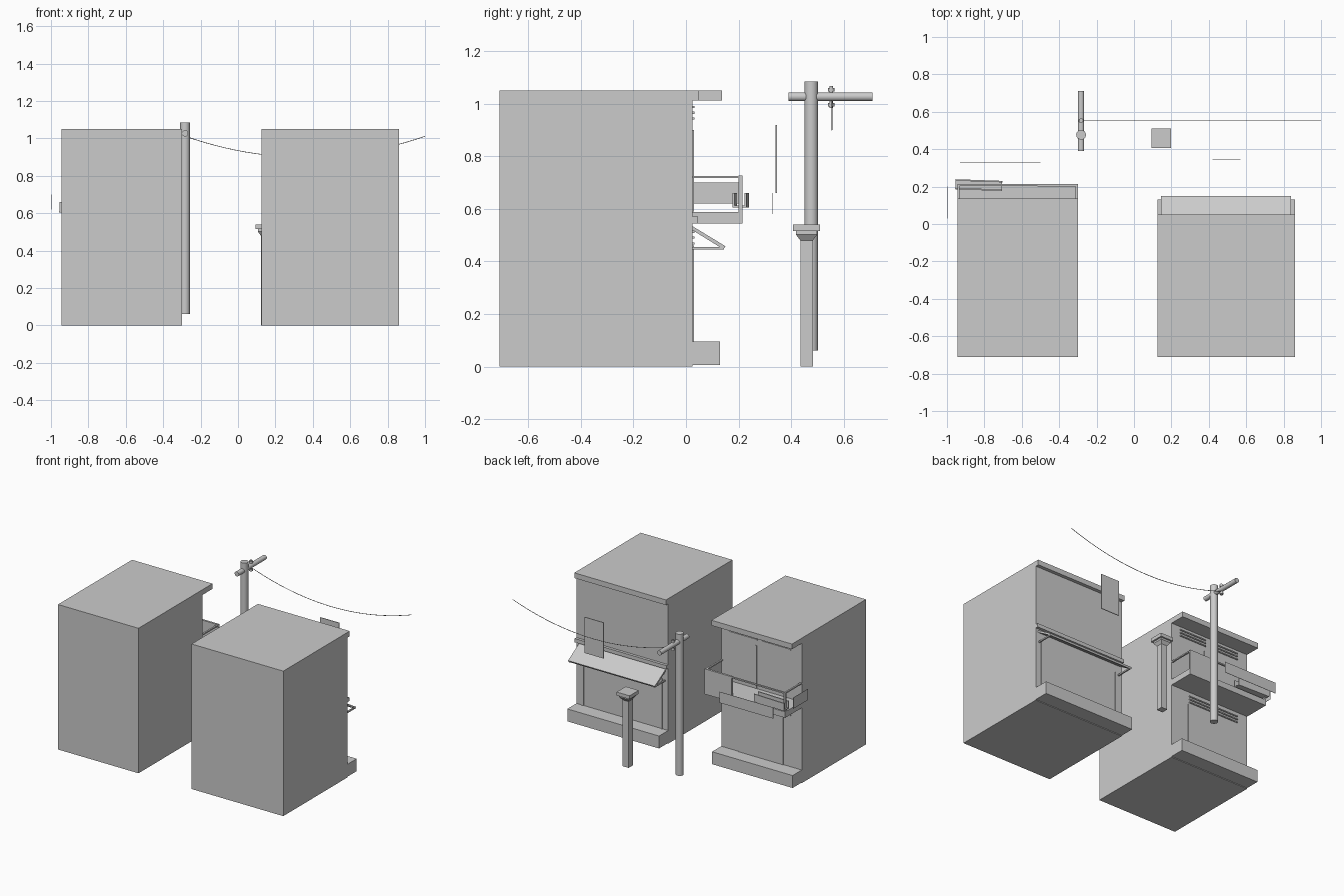
import bpy, bmesh, math
from mathutils import Vector

if "Cube" in bpy.data.objects:
    bpy.data.objects.remove(bpy.data.objects["Cube"])


def finish(name, bm):
    bmesh.ops.recalc_face_normals(bm, faces=bm.faces)
    me = bpy.data.meshes.new(name)
    bm.to_mesh(me)
    bm.free()
    ob = bpy.data.objects.new(name, me)
    bpy.context.collection.objects.link(ob)
    return ob


def box(name, x, y, z, turn=0):
    """Box from (min, max) ranges, optionally turned about its own vertical axis."""
    bm = bmesh.new()
    bmesh.ops.create_cube(bm, size=1)
    for v in bm.verts:
        v.co = Vector(((x[1] - x[0]) * v.co.x, (y[1] - y[0]) * v.co.y, (z[1] - z[0]) * v.co.z))
    ob = finish(name, bm)
    ob.location = [(r[0] + r[1]) / 2 for r in (x, y, z)]
    ob.rotation_euler.z = turn
    return ob


def rod(name, a, b, r, sides=20):
    """Round bar between two points."""
    a, b = Vector(a), Vector(b)
    bm = bmesh.new()
    bmesh.ops.create_cone(bm, cap_ends=True, segments=sides, radius1=r, radius2=r, depth=(b - a).length)
    ob = finish(name, bm)
    ob.location = (a + b) / 2
    ob.rotation_mode = 'QUATERNION'
    ob.rotation_quaternion = (b - a).to_track_quat('Z', 'Y')
    for p in ob.data.polygons:
        p.use_smooth = len(p.vertices) == 4
    return ob


def extrude_x(name, profile, x0, x1):
    """Prism along x from a (y, z) profile."""
    bm = bmesh.new()
    face = bm.faces.new([bm.verts.new((x0, y, z)) for y, z in profile])
    ext = bmesh.ops.extrude_face_region(bm, geom=[face])
    for v in ext['geom']:
        if isinstance(v, bmesh.types.BMVert):
            v.co.x = x1
    return finish(name, bm)


# Building blocks with plinths
for side, x0, x1 in (("left", -0.945, -0.30), ("right", 0.125, 0.86)):
    box(side + "_building", (x0, x1), (-0.71, 0.025), (0, 1.05))
    box(side + "_plinth", (x0, x1), (0.02, 0.13), (0.005, 0.095))

# Left building: cornice, door and window mullion
LX = (-0.945, -0.30)
box("left_cornice", LX, (0.02, 0.137), (1.012, 1.05))
box("left_door_panel", (-0.80, -0.44), (0.02, 0.03), (0.095, 0.45))
box("left_window_mullion", (-0.585, -0.575), (0.02, 0.03), (0.59, 0.90))

# Louvre slats
for x0, x1, z0 in ((-0.59, -0.37, 0.94), (-0.86, -0.63, 0.94), (-0.86, -0.45, 0.465)):
    for i in range(3):
        z = z0 + i * 0.022
        box("louvre_slat", (x0, x1), (0.02, 0.032), (z, z + 0.008))

# Balcony
box("balcony_slab", LX, (0.02, 0.215), (0.545, 0.588))
box("balcony_front_panel", (-0.515, -0.30), (0.200, 0.215), (0.585, 0.728))
box("balcony_front_rail", LX, (0.202, 0.215), (0.717, 0.726))
for x in (-0.945, -0.312):
    box("balcony_side_rail", (x, x + 0.012), (0.02, 0.205), (0.717, 0.726))
    box("balcony_post", (x, x + 0.012), (0.200, 0.215), (0.585, 0.726))

# Hanging planter trough on the rail
turn = -0.035
box("planter_base", (-0.955, -0.705), (0.183, 0.233), (0.605, 0.612), turn)
for y in (0.181, 0.227):
    box("planter_side", (-0.955, -0.705), (y, y + 0.008), (0.605, 0.66), turn)

# Thin signs
box("side_sign", (-1.0, -0.998), (0.03, 0.20), (0.62, 0.70))
box("left_front_sign", (-0.93, -0.50), (0.329, 0.331), (0.58, 0.66))
box("right_hanging_sign", (0.42, 0.57), (0.341, 0.346), (0.66, 0.92))

# Right building: ledges, shop frame and awning
RX = (0.125, 0.86)
box("right_top_ledge", RX, (0.02, 0.05), (1.012, 1.05))
box("right_middle_ledge", RX, (0.02, 0.045), (0.545, 0.572))
for x in (0.17, 0.80):
    box("shop_frame_post", (x, x + 0.015), (0.02, 0.03), (0.095, 0.46))
extrude_x("awning", [(0.02, 0.522), (0.02, 0.537), (0.15, 0.458), (0.143, 0.446)], 0.145, 0.84)
for x in (0.148, 0.826):
    box("awning_arm", (x, x + 0.01), (0.02, 0.145), (0.445, 0.455))

# Square post with stepped, flared head
bm = bmesh.new()
rings = []
for half, z in ((0.024, 0), (0.024, 0.48), (0.04, 0.502), (0.04, 0.515), (0.052, 0.515), (0.052, 0.54)):
    rings.append([bm.verts.new((0.146 + sx * half, 0.459 + sy * half, z))
                  for sx, sy in ((-1, -1), (1, -1), (1, 1), (-1, 1))])
for lo, hi in zip(rings, rings[1:]):
    for i in range(4):
        j = (i + 1) % 4
        bm.faces.new((lo[i], lo[j], hi[j], hi[i]))
bm.faces.new(rings[0])
bm.faces.new(rings[-1])
finish("street_post", bm)

# Utility pole with crossarm and insulator
PX = -0.283
rod("utility_pole", (PX, 0.477, 0.06), (PX, 0.477, 1.085), 0.026, 24)
rod("crossarm", (PX, 0.39, 1.027), (PX, 0.71, 1.027), 0.017)
rod("insulator_pin", (PX, 0.553, 0.985), (PX, 0.553, 1.067), 0.007, 12)
for z in (0.990, 1.047):
    rod("insulator_disc", (PX, 0.553, z), (PX, 0.553, z + 0.014), 0.012, 16)

# Sagging wire
curve = bpy.data.curves.new("wire", 'CURVE')
curve.dimensions = '3D'
curve.bevel_depth = 0.002
curve.bevel_resolution = 1
spline = curve.splines.new('POLY')
spline.points.add(24)
for i, p in enumerate(spline.points):
    t = i / 24
    p.co = (PX + t * (1 - PX), 0.555, 0.90 + 0.112 * (2 * t - 1) ** 2, 1)
bpy.context.collection.objects.link(bpy.data.objects.new("wire", curve))
